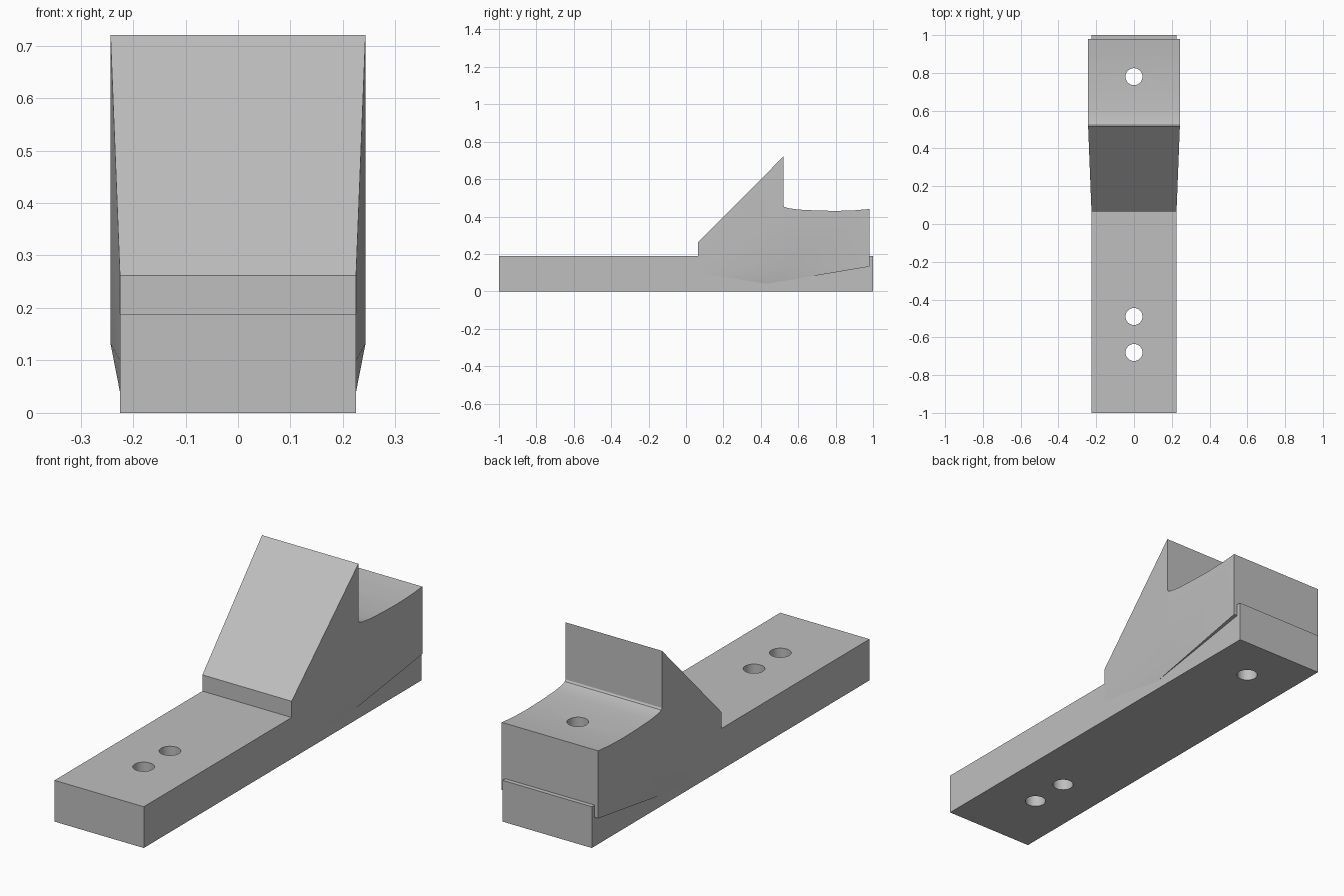
import bpy
import bmesh
import math

cube = bpy.data.objects.get("Cube")
if cube:
    bpy.data.objects.remove(cube, do_unlink=True)

grey = bpy.data.materials.new("light grey")
grey.use_nodes = True
grey.diffuse_color = (0.52, 0.52, 0.52, 1)
grey.node_tree.nodes["Principled BSDF"].inputs["Base Color"].default_value = (0.52, 0.52, 0.52, 1)

NARROW, WIDE = 0.225, 0.243


def add_object(name, bm):
    bmesh.ops.recalc_face_normals(bm, faces=bm.faces[:])
    mesh = bpy.data.meshes.new(name)
    bm.to_mesh(mesh)
    bm.free()
    mesh.materials.append(grey)
    obj = bpy.data.objects.new(name, mesh)
    bpy.context.collection.objects.link(obj)
    return obj


# Long flat base bar
bm = bmesh.new()
bmesh.ops.create_cube(bm, size=1)
for v in bm.verts:
    v.co = (v.co.x * 2 * NARROW, v.co.y * 2, (v.co.z + 0.5) * 0.188)
base = add_object("base_bar", bm)

# Wedge and saddle: outline in (y, z, half width), counted round the side
saddle = [(0.525, 0.452), (0.545, 0.445), (0.6, 0.437), (0.7, 0.432),
          (0.8, 0.43), (0.9, 0.433), (0.98, 0.44)]
outline = [(0.065, 0.10, NARROW), (0.065, 0.262, NARROW), (0.52, 0.72, WIDE), (0.52, 0.46, WIDE)]
outline += [(y, z, WIDE) for y, z in saddle]
outline += [(0.98, 0.132, WIDE), (0.43, 0.04, NARROW)]
back, toe = len(outline) - 2, len(outline) - 1
knee = (0.55, 0.132, WIDE)  # where the flared side folds down to the base

bm = bmesh.new()
sides = []
for sign in (-1, 1):
    ring = [bm.verts.new((sign * w, y, z)) for y, z, w in outline]
    k = bm.verts.new((sign * knee[2], knee[0], knee[1]))
    bm.faces.new((ring[0], ring[1], ring[2]))
    bm.faces.new((ring[0], ring[2], ring[3], k))
    bm.faces.new([k] + ring[3:back + 1])
    bm.faces.new((k, ring[back], ring[toe]))
    bm.faces.new((ring[0], k, ring[toe]))
    sides.append(ring)
for i in range(len(outline)):
    j = (i + 1) % len(outline)
    bm.faces.new((sides[0][i], sides[0][j], sides[1][j], sides[1][i]))
block = add_object("wedge_saddle_block", bm)

# Screw holes straight through
bm = bmesh.new()
for y in (-0.68, -0.49, 0.78):
    made = bmesh.ops.create_cone(bm, cap_ends=True, segments=32, radius1=0.045,
                                 radius2=0.045, depth=2)
    bmesh.ops.translate(bm, verts=made["verts"], vec=(0, y, 0.2))
cutter = add_object("hole_cutter", bm)
cutter.hide_render = True
cutter.hide_set(True)

for obj in (base, block):
    cut = obj.modifiers.new("screw_holes", "BOOLEAN")
    cut.operation = "DIFFERENCE"
    cut.solver = "EXACT"
    cut.object = cutter
    bpy.ops.object.select_all(action="DESELECT")
    obj.select_set(True)
    bpy.context.view_layer.objects.active = obj
    bpy.ops.object.modifier_apply(modifier=cut.name)
    bpy.ops.object.shade_smooth_by_angle(angle=math.radians(30))

bpy.data.objects.remove(cutter, do_unlink=True)
